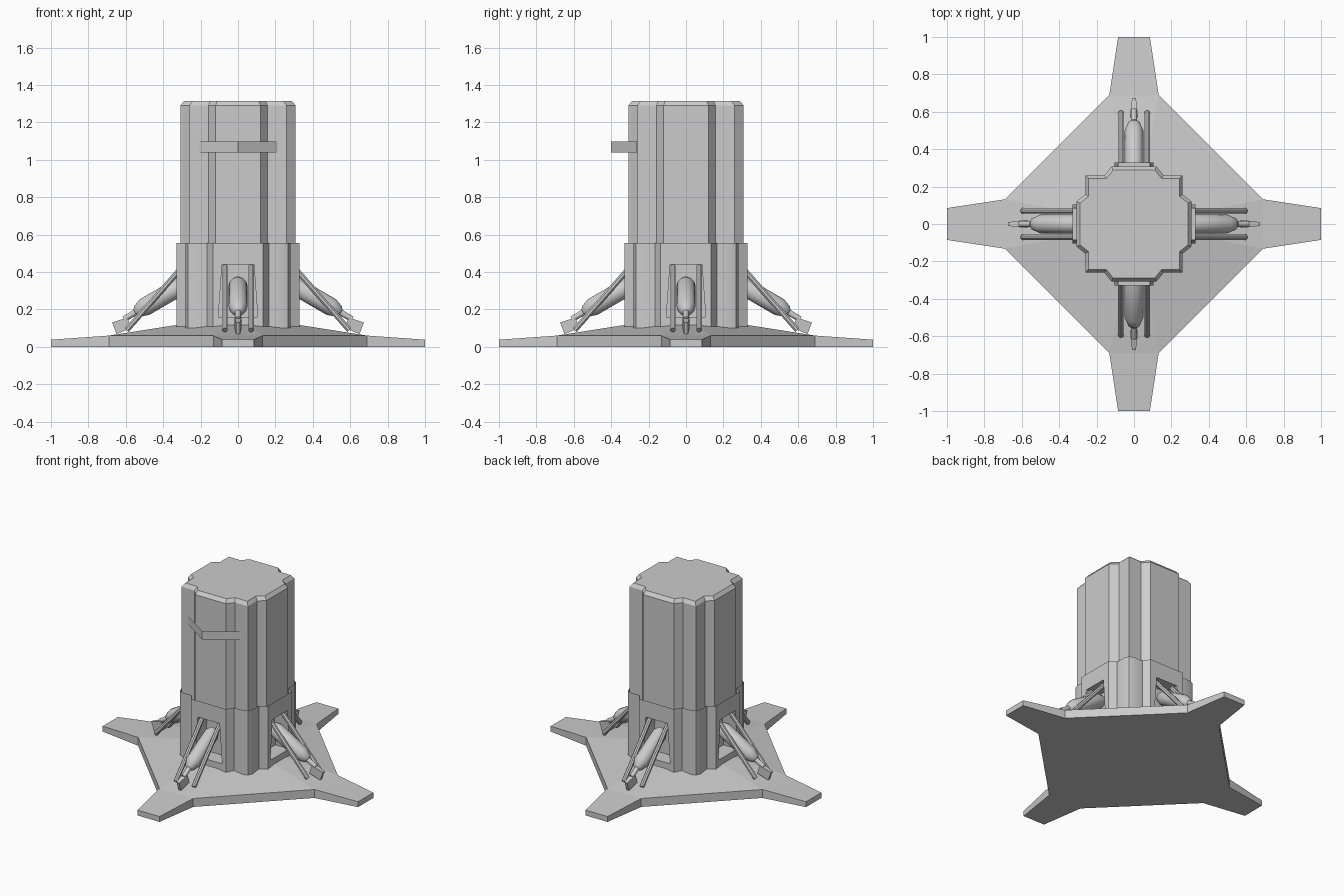
import bpy, bmesh, math
from mathutils import Vector, Matrix

if "Cube" in bpy.data.objects:
    bpy.data.objects.remove(bpy.data.objects["Cube"])

def turn(k):
    return Matrix.Rotation(k * math.pi / 2, 4, 'Z')

def make(name, bm, smooth=False):
    bmesh.ops.remove_doubles(bm, verts=bm.verts, dist=0.0004)
    bmesh.ops.recalc_face_normals(bm, faces=bm.faces)
    if smooth:
        for f in bm.faces:
            f.smooth = True
        for e in bm.edges:
            if len(e.link_faces) == 2 and e.calc_face_angle(0) > math.radians(35):
                e.smooth = False
    me = bpy.data.meshes.new(name)
    bm.to_mesh(me)
    bm.free()
    ob = bpy.data.objects.new(name, me)
    bpy.context.collection.objects.link(ob)
    return ob

def face(bm, pts, m=Matrix()):
    return bm.faces.new([bm.verts.new(m @ Vector(p)) for p in pts])

def tube(bm, stations, sides, m):
    """Loft round rings given as (r, z, radius) in the xz plane."""
    axis = Vector((stations[-1][0] - stations[0][0], 0, stations[-1][1] - stations[0][1])).normalized()
    up = Vector((-axis.z, 0, axis.x))
    rings = []
    for x, z, rad in stations:
        ring = []
        for i in range(sides):
            a = 2 * math.pi * (i + 0.5) / sides
            p = Vector((x, 0, z)) + rad * (math.cos(a) * up + math.sin(a) * Vector((0, 1, 0)))
            ring.append(bm.verts.new(m @ p))
        rings.append(ring)
    for r0, r1 in zip(rings, rings[1:]):
        for i in range(sides):
            j = (i + 1) % sides
            bm.faces.new((r0[i], r0[j], r1[j], r1[i]))
    bm.faces.new(rings[0])
    bm.faces.new(rings[-1])

def cross_outline(face_r, half, inner, corner):
    """Twelve-plus sided outline: four flat faces with stepped corners."""
    pts = []
    for k in range(4):
        for p in ((face_r, -half), (face_r, half), (corner, inner), (corner, corner), (inner, corner)):
            pts.append((turn(k) @ Vector((*p, 0))).to_2d())
    return pts

# Four-armed base plate, sloping up to the middle
bm = bmesh.new()
bottom = []
for k in range(4):
    m = turn(k)
    tip = [(1, -.085, .038), (1, .085, .038)]
    root = [(.69, -.132, .06), (.69, .132, .06)]
    hub = [(.32, -.06, .118), (.32, .06, .118)]
    nxt_root = turn(1) @ Vector(root[0])
    nxt_hub = turn(1) @ Vector(hub[0])
    face(bm, (root[0], tip[0], tip[1], root[1]), m)
    face(bm, (hub[0], root[0], root[1], hub[1]), m)
    face(bm, (hub[1], root[1], nxt_root, nxt_hub), m)
    face(bm, (hub[0], hub[1], (0, 0, .118)), m)
    face(bm, (hub[1], nxt_hub, (0, 0, .118)), m)
    rim = [root[0], tip[0], tip[1], root[1], tuple(nxt_root)]
    for a, b in zip(rim, rim[1:]):
        face(bm, (a, b, (b[0], b[1], 0), (a[0], a[1], 0)), m)
    bottom += [m @ Vector((p[0], p[1], 0)) for p in rim[:4]]
face(bm, bottom)
make("base_plate", bm)

# Tower shaft with a bevelled top
bm = bmesh.new()
levels = [(.5, cross_outline(.308, .12, .158, .26)),
          (1.29, cross_outline(.308, .12, .158, .26)),
          (1.315, cross_outline(.288, .112, .148, .243))]
rings = [[bm.verts.new((p.x, p.y, z)) for p in o] for z, o in levels]
for r0, r1 in zip(rings, rings[1:]):
    for i in range(len(r0)):
        j = (i + 1) % len(r0)
        bm.faces.new((r0[i], r0[j], r1[j], r1[i]))
bm.faces.new(rings[0])
bm.faces.new(rings[-1])
make("tower_shaft", bm)

# Lower collar: open-topped skin with a tapered recess in each face
bm = bmesh.new()
R, lo, hi, half = .328, .1, .555, .135
for k in range(4):
    m = turn(k)
    side = [(R, half), (.28, .165), (.28, .235), (.267, .267), (.235, .28), (.165, .28), (half, R)]
    for a, b in zip(side, side[1:]):
        face(bm, ((*a, lo), (*b, lo), (*b, hi), (*a, hi)), m)
    outer = [(R, -half, lo), (R, half, lo), (R, half, hi), (R, -half, hi)]
    hole = [(R, -.105, .16), (R, .105, .16), (R, .085, .44), (R, -.085, .44)]
    back = [(.22, p[1], p[2]) for p in hole]
    for i in range(4):
        j = (i + 1) % 4
        face(bm, (outer[i], outer[j], hole[j], hole[i]), m)
        face(bm, (hole[i], hole[j], back[j], back[i]), m)
    face(bm, back, m)
make("lower_collar", bm, smooth=True)

# Support legs: twin struts, a piston and a flat foot on every side
for k, label in enumerate(("right", "back", "left", "front")):
    m = turn(k)
    bm = bmesh.new()
    for y in (-.07, .07):
        tube(bm, [(.295, .43, .016), (.595, .09, .016)], 8, m @ Matrix.Translation((0, y, 0)))
    make(label + "_struts", bm, smooth=True)

    bm = bmesh.new()
    tube(bm, [(.27, .345, .035), (.30, .328, .05), (.50, .212, .05), (.54, .189, .032),
              (.55, .183, .017), (.61, .148, .015)], 14, m)
    make(label + "_piston", bm, smooth=True)

    bm = bmesh.new()
    shape = [(.57, .10, .02), (.65, .068, .01), (.673, .13, .01), (.592, .157, .02)]
    for s in (-1, 1):
        face(bm, [(x, s * w, z) for x, z, w in shape], m)
    for i in range(4):
        a, b = shape[i], shape[(i + 1) % 4]
        face(bm, ((a[0], -a[2], a[1]), (b[0], -b[2], b[1]), (b[0], b[2], b[1]), (a[0], a[2], a[1])), m)
    make(label + "_foot", bm)

# Thin angled strip on the front of the shaft
bm = bmesh.new()
path = [(-.21, -.262), (0, -.4), (.212, -.262)]
for a, b in zip(path, path[1:]):
    face(bm, ((*a, 1.04), (*b, 1.04), (*b, 1.098), (*a, 1.098)))
make("front_strip", bm)
